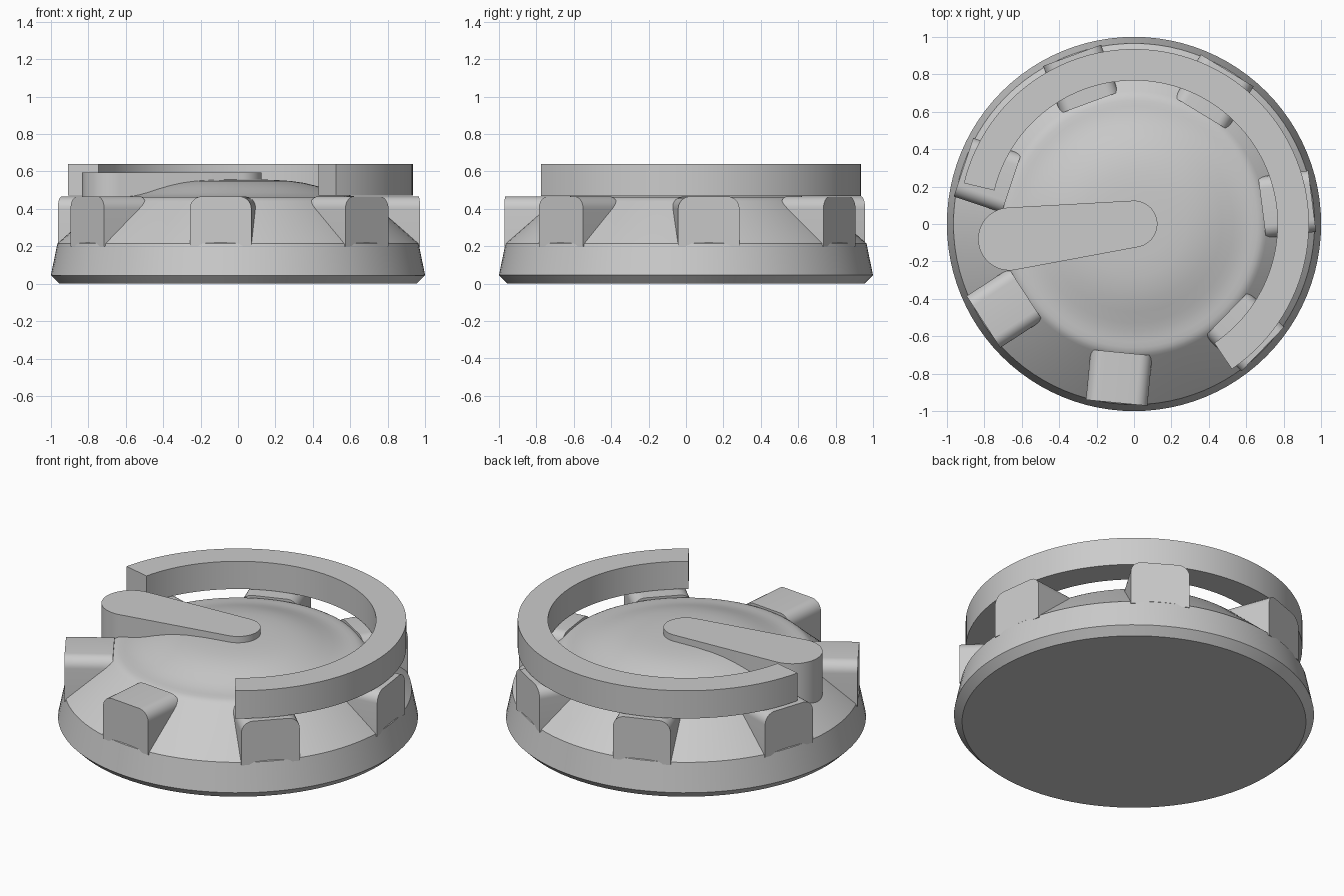
import bpy
import bmesh
from math import cos, sin, radians, pi, acos, atan2, hypot
from mathutils import Matrix, Vector

cube = bpy.data.objects.get("Cube")
if cube:
    bpy.data.objects.remove(cube, do_unlink=True)

grey = bpy.data.materials.new("light_grey")
grey.use_nodes = True
COLOUR = (0.6, 0.6, 0.6, 1)
grey.diffuse_color = COLOUR
grey.node_tree.nodes["Principled BSDF"].inputs["Base Color"].default_value = COLOUR


def finish(name, bm):
    """Turn a bmesh into a smooth-shaded object that keeps its sharp edges."""
    bmesh.ops.remove_doubles(bm, verts=bm.verts, dist=0.0001)
    bmesh.ops.recalc_face_normals(bm, faces=bm.faces)
    mesh = bpy.data.meshes.new(name)
    bm.to_mesh(mesh)
    bm.free()
    mesh.materials.append(grey)
    obj = bpy.data.objects.new(name, mesh)
    bpy.context.collection.objects.link(obj)
    bpy.ops.object.select_all(action='DESELECT')
    obj.select_set(True)
    bpy.context.view_layer.objects.active = obj
    bpy.ops.object.shade_smooth_by_angle(angle=radians(28))
    return obj


def sweep(bm, profile, start, end, steps, closed):
    """Sweep an (r, z) profile around the z axis."""
    rows = []
    for i in range(steps + 1):
        a = radians(start + (end - start) * i / steps)
        rows.append([bm.verts.new((r * cos(a), r * sin(a), z)) for r, z in profile])
    n = len(profile)
    for a, b in zip(rows, rows[1:]):
        for j in range(n if closed else n - 1):
            k = (j + 1) % n
            quad = [a[j], b[j], b[k], a[k]]
            bm.faces.new(quad)
    return rows


def prism(outline, depth, matrix):
    """Extrude a flat outline along its local z, then place it."""
    bm = bmesh.new()
    low = [bm.verts.new((x, y, 0)) for x, y in outline]
    high = [bm.verts.new((x, y, depth)) for x, y in outline]
    bm.faces.new(low)
    top = bm.faces.new(high)
    n = len(outline)
    for i in range(n):
        j = (i + 1) % n
        bm.faces.new((low[i], low[j], high[j], high[i]))
    bm.transform(matrix)
    return bm, top


def arc(cx, cy, r, a0, a1, steps):
    return [(cx + r * cos(a0 + (a1 - a0) * i / steps),
             cy + r * sin(a0 + (a1 - a0) * i / steps)) for i in range(steps + 1)]


# Base: chamfered foot, band, sloping shoulder, soft rim and shallow dome
profile = [(0, 0), (0.955, 0), (1, 0.045), (0.965, 0.215), (0.71, 0.44),
           (0.695, 0.451), (0.68, 0.458), (0.66, 0.463), (0.63, 0.466),
           (0.6, 0.47), (0.57, 0.476), (0.53, 0.487), (0.47, 0.507),
           (0.41, 0.525), (0.35, 0.539), (0.28, 0.549), (0.19, 0.555), (0, 0.558)]
bm = bmesh.new()
sweep(bm, profile, 0, 360, 96, False)
finish("base", bm)

# Open ring resting on the pegs
bm = bmesh.new()
rows = sweep(bm, [(0.767, 0.47), (0.935, 0.47), (0.935, 0.64), (0.767, 0.64)],
             -56, 166.5, 72, True)
bm.faces.new(rows[0])
bm.faces.new(rows[-1])
finish("open_ring", bm)

# Seven pegs with rounded top edges, pointing outwards
HALF, TOP, ROUND = 0.165, 0.466, 0.065
INNER, OUTER, COUNT = 0.69, 0.96, 7
arch = [(-HALF, 0.2), (HALF, 0.2)]
arch += arc(HALF - ROUND, TOP - ROUND, ROUND, 0, pi / 2, 8)
arch += arc(ROUND - HALF, TOP - ROUND, ROUND, pi / 2, pi, 8)
axes = Matrix(((0, 0, 1, INNER), (1, 0, 0, 0), (0, 1, 0, 0), (0, 0, 0, 1)))
for i in range(COUNT):
    turn = Matrix.Rotation(radians(7.3) + 2 * pi * i / COUNT, 4, 'Z')
    bm, _ = prism(arch, OUTER - INNER, turn @ axes)
    finish(f"peg_{i + 1}", bm)

# Tapered lever with a softened top edge
tip, tip_r, hub_r = Vector((-0.665, -0.08)), 0.168, 0.125
heading = atan2(tip.y, tip.x)
spread = acos((tip_r - hub_r) / tip.length)
outline = arc(tip.x, tip.y, tip_r, heading - pi + spread, heading + pi - spread, 28)
outline = arc(tip.x, tip.y, tip_r, heading - (pi - spread), heading + (pi - spread), 28)
outline += arc(0, 0, hub_r, heading + (pi - spread), heading + pi + spread, 24)
bm, top = prism(outline, 0.295, Matrix.Translation((0, 0, 0.3)))
bmesh.ops.bevel(bm, geom=list(top.edges), offset=0.035, segments=5,
                profile=0.5, affect='EDGES')
finish("lever", bm)
